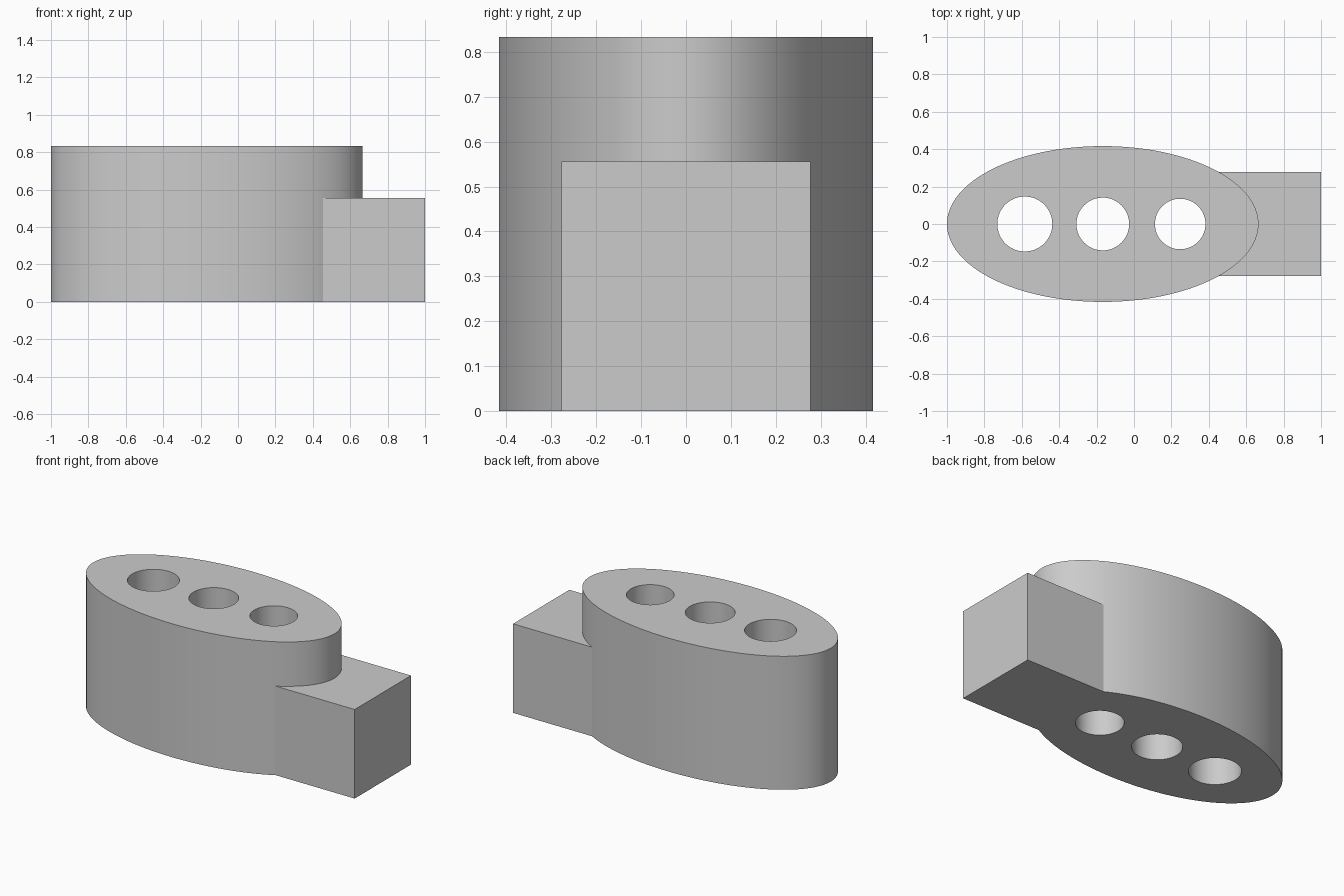
import bpy
import math

cube = bpy.data.objects.get("Cube")
if cube:
    bpy.data.objects.remove(cube, do_unlink=True)

HEIGHT = 0.833
CENTRE_X = -0.167

grey = bpy.data.materials.new("light grey")
grey.use_nodes = True
colour = (0.6, 0.6, 0.6, 1)
grey.diffuse_color = colour
grey.node_tree.nodes["Principled BSDF"].inputs["Base Color"].default_value = colour


def apply_transform():
    bpy.ops.object.transform_apply(location=True, rotation=False, scale=True)


def cylinder(name, x, rx, ry, bottom, top, sides):
    bpy.ops.mesh.primitive_cylinder_add(
        vertices=sides, radius=1, depth=top - bottom,
        location=(x, 0, (top + bottom) / 2))
    obj = bpy.context.object
    obj.name = name
    obj.scale = (rx, ry, 1)
    apply_transform()
    obj.data.materials.append(grey)
    return obj


def boolean(target, tool, operation):
    mod = target.modifiers.new(operation.title(), "BOOLEAN")
    mod.object = tool
    mod.operation = operation
    mod.solver = "EXACT"
    bpy.context.view_layer.objects.active = target
    bpy.ops.object.modifier_apply(modifier=mod.name)
    bpy.data.objects.remove(tool, do_unlink=True)


# Elliptical body
body = cylinder("elliptical_body", CENTRE_X, 0.833, 0.4165, 0, HEIGHT, 128)

# Rectangular end block, merged into the body
left, right, width, height = 0.42, 1.0, 0.555, 0.556
bpy.ops.mesh.primitive_cube_add(size=1, location=((left + right) / 2, 0, height / 2))
block = bpy.context.object
block.name = "end_block"
block.scale = (right - left, width, height)
apply_transform()
block.data.materials.append(grey)
boolean(body, block, "UNION")

# Three through holes, slightly smaller towards the block
for x, radius in ((-0.584, 0.147), (CENTRE_X, 0.141), (0.247, 0.135)):
    hole = cylinder("hole_cutter", x, radius, radius, -0.1, HEIGHT + 0.1, 64)
    boolean(body, hole, "DIFFERENCE")

# Smooth walls with crisp rims
bpy.ops.object.select_all(action="DESELECT")
body.select_set(True)
bpy.context.view_layer.objects.active = body
bpy.ops.object.shade_smooth_by_angle(angle=math.radians(15))
